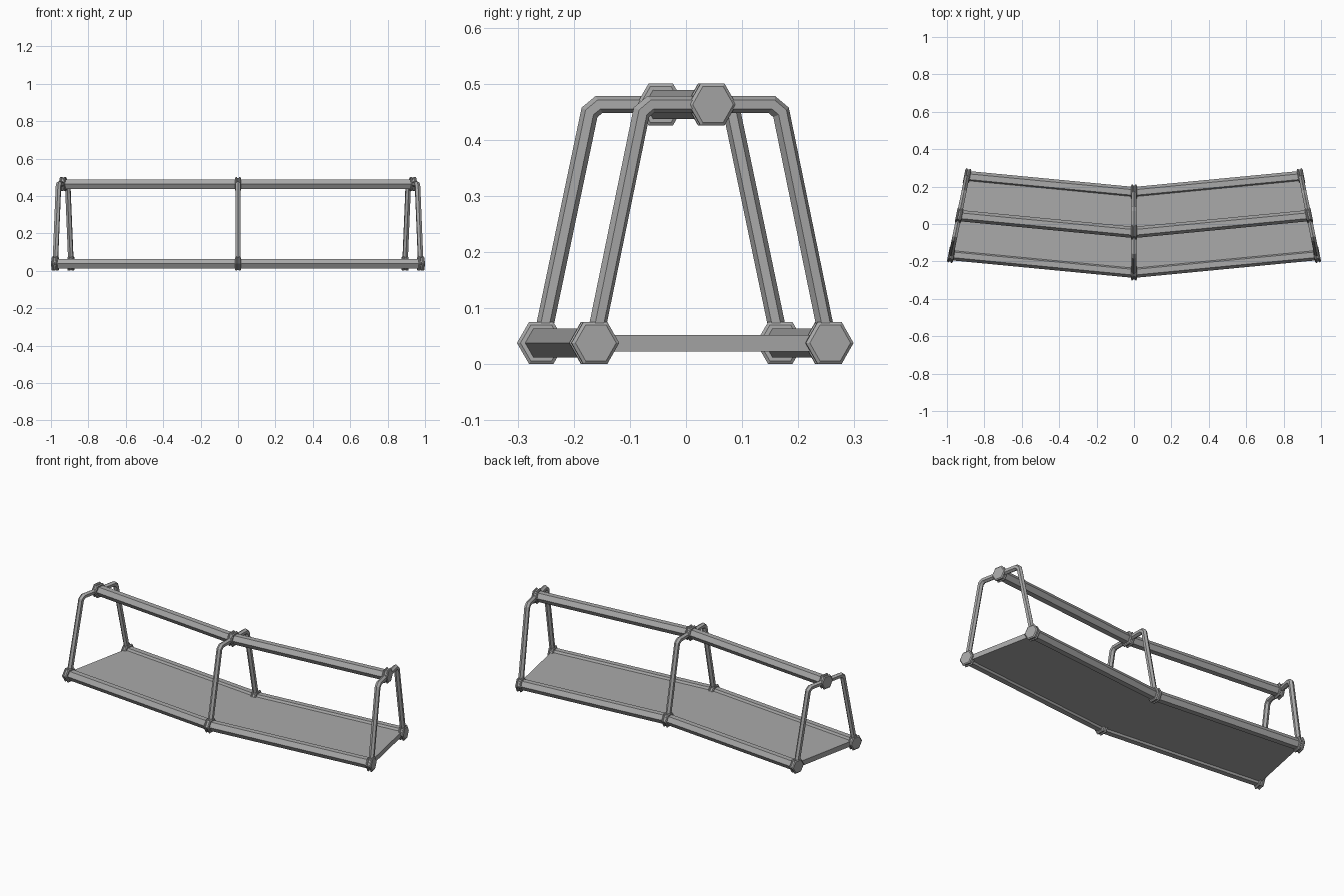
import bpy, bmesh, math
from mathutils import Vector, Matrix

cube = bpy.data.objects.get("Cube")
if cube:
    bpy.data.objects.remove(cube)

# One grey metal for everything
metal = bpy.data.materials.new("grey metal")
metal.use_nodes = True
GREY = (0.4, 0.4, 0.4, 1)
metal.diffuse_color = GREY
metal.node_tree.nodes["Principled BSDF"].inputs["Base Color"].default_value = GREY

TURN = math.radians(11.4)      # yaw of the end frames
LOW, HIGH = 0.038, 0.463       # heights of the lower and upper rails
BASE, TOP = 0.213, 0.124       # half widths of a frame
STATIONS = [("right", -0.935, 0.045, -TURN), ("middle", 0, -0.045, 0),
            ("left", 0.935, 0.045, TURN)]
JOINTS = [("front_lower", -BASE, LOW), ("back_lower", BASE, LOW), ("upper", 0, HIGH)]


def finish(name, bm, matrix=None):
    if matrix:
        bm.transform(matrix)
    bmesh.ops.recalc_face_normals(bm, faces=bm.faces)
    mesh = bpy.data.meshes.new(name)
    bm.to_mesh(mesh)
    bm.free()
    mesh.materials.append(metal)
    obj = bpy.data.objects.new(name, mesh)
    bpy.context.collection.objects.link(obj)
    return obj


def skin(bm, rings):
    """Join rings of points into a closed tube."""
    loops = [[bm.verts.new(p) for p in ring] for ring in rings]
    n = len(loops[0])
    for a, b in zip(loops, loops[1:]):
        for i in range(n):
            j = (i + 1) % n
            bm.faces.new((a[i], a[j], b[j], b[i]))
    bm.faces.new(loops[0])
    bm.faces.new(loops[-1])


def hexagon(centre, side, up, radius, mitre=1):
    return [centre + side * math.cos(k * math.pi / 3) * radius * mitre
            + up * math.sin(k * math.pi / 3) * radius for k in range(6)]


def hex_tube(name, path, up, radius, matrix=None):
    """Sweep a hexagon along a flat path, mitring the corners."""
    path = [Vector(p) for p in path]
    up = Vector(up)
    rings = []
    for i, p in enumerate(path):
        before = (p - path[i - 1]).normalized() if i else None
        after = (path[i + 1] - p).normalized() if i < len(path) - 1 else None
        before, after = before or after, after or before
        along = (before + after).normalized()
        rings.append(hexagon(p, up.cross(along), up, radius, 1 / along.dot(after)))
    bm = bmesh.new()
    skin(bm, rings)
    return finish(name, bm, matrix)


def collar(name, matrix):
    """Six-sided coupling with two raised ridges and a groove between."""
    half = [(0.016, 0.031), (0.016, 0.037), (0.012, 0.0433), (0.007, 0.0433), (0.004, 0.038)]
    profile = [(-x, r) for x, r in half] + half[::-1]
    bm = bmesh.new()
    skin(bm, [hexagon(Vector((x, 0, 0)), Vector((0, 1, 0)), Vector((0, 0, 1)), r)
              for x, r in profile])
    finish(name, bm, matrix)


def station_matrix(x, y, yaw):
    return Matrix.Translation((x, y, 0)) @ Matrix.Rotation(yaw, 4, "Z")


matrices = [station_matrix(x, y, yaw) for _, x, y, yaw in STATIONS]

# Frames with chamfered shoulders, and a collar at each joint
slope = (BASE - TOP) / (HIGH - LOW)
CUT = 0.014
side = [(0, BASE, LOW), (0, TOP + slope * CUT, HIGH - CUT), (0, TOP - CUT, HIGH)]
arch = [(x, -y, z) for x, y, z in side] + side[::-1]
for (station, *_), matrix in zip(STATIONS, matrices):
    hex_tube(station + "_frame", arch, (1, 0, 0), 0.0155, matrix)
    for joint, y, z in JOINTS:
        collar(f"{station}_{joint}_collar", matrix @ Matrix.Translation((0, y, z)))

# Bent rails running through the collars
for joint, y, z in JOINTS:
    hex_tube(joint + "_rail", [m @ Vector((0, y, z)) for m in matrices], (0, 0, 1), 0.03)

# Deck panels between the lower rails
for name, a, b in (("right_deck", 0, 1), ("left_deck", 1, 2)):
    corners = [matrices[i] @ Vector((0, y, LOW - 0.015))
               for i, y in ((a, -BASE), (b, -BASE), (b, BASE), (a, BASE))]
    bm = bmesh.new()
    skin(bm, [corners, [c + Vector((0, 0, 0.029)) for c in corners]])
    finish(name, bm)
